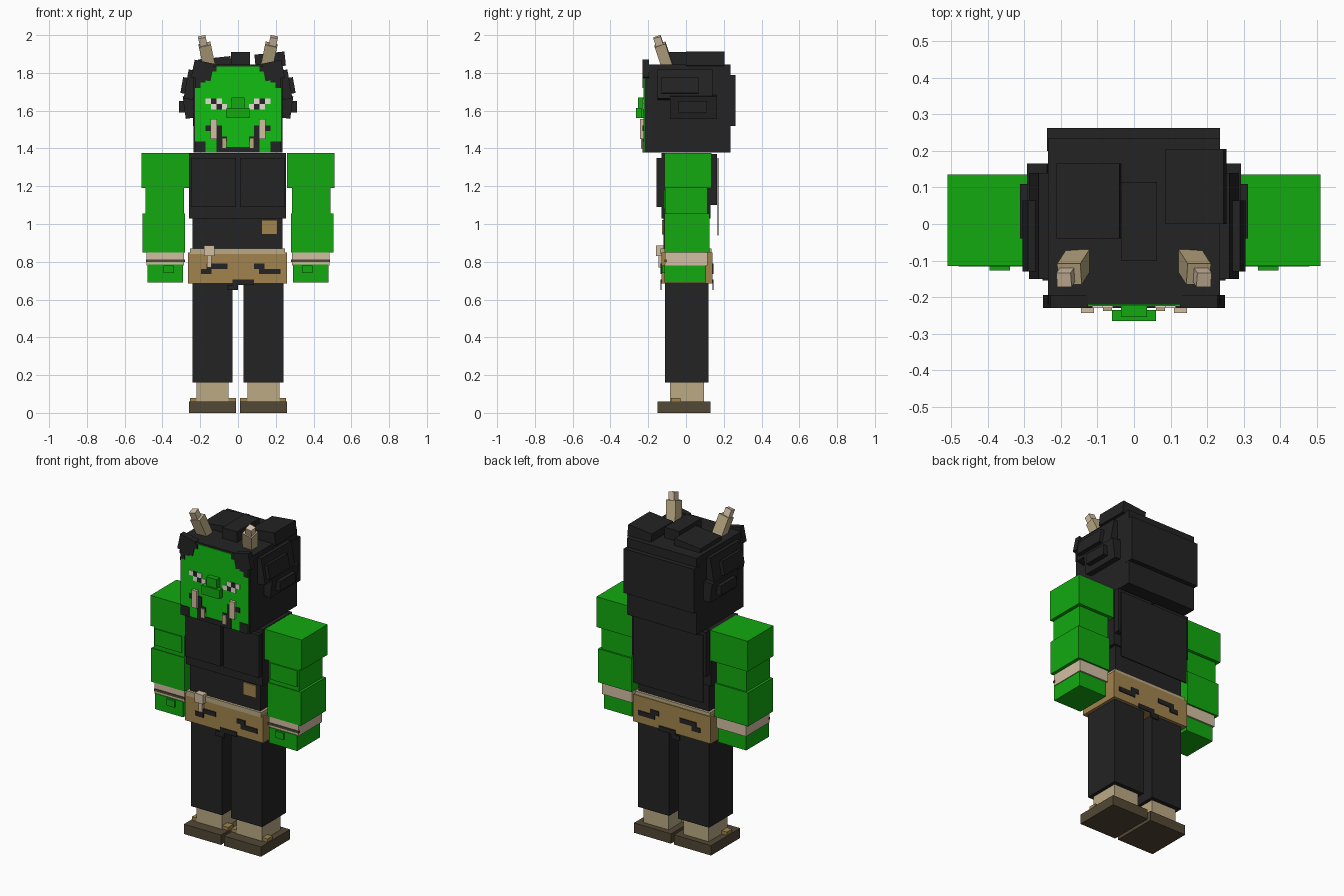
import bpy
import bmesh
from math import radians
from mathutils import Matrix, Vector

default_cube = bpy.data.objects.get("Cube")
if default_cube:
    bpy.data.objects.remove(default_cube, do_unlink=True)


def make_material(name, red, green, blue):
    material = bpy.data.materials.new(name)
    material.use_nodes = True
    colour = (red, green, blue, 1)
    material.diffuse_color = colour
    material.node_tree.nodes["Principled BSDF"].inputs["Base Color"].default_value = colour
    return material


skin = make_material("green skin", .006, .4, .005)
face_skin = make_material("bright green face", .006, .52, .006)
black = make_material("black hair and cloth", .017, .017, .017)
horn = make_material("horn tan", .5, .4, .23)
ivory = make_material("ivory wrap", .65, .52, .37)
brown = make_material("camouflage brown", .36, .23, .075)
sole_brown = make_material("dark sole brown", .085, .065, .035)
eye_white = make_material("eye white", .8, .74, .66)


def add_block(bm, xs, ys, zs):
    """Add one axis-aligned block, given its range on each axis."""
    size = [high - low for low, high in (xs, ys, zs)]
    centre = [(high + low) / 2 for low, high in (xs, ys, zs)]
    place = Matrix.Translation(centre) @ Matrix.Diagonal(size).to_4x4()
    bmesh.ops.create_cube(bm, size=1, matrix=place)


def finish(bm, name, material):
    mesh = bpy.data.meshes.new(name)
    bm.to_mesh(mesh)
    bm.free()
    mesh.materials.append(material)
    part = bpy.data.objects.new(name, mesh)
    bpy.context.scene.collection.objects.link(part)
    return part


def box(name, material, xs, ys, zs, tilt=None):
    """Make a block; tilt gives (axis, degrees) turns about its centre."""
    bm = bmesh.new()
    add_block(bm, xs, ys, zs)
    centre = Vector([(low + high) / 2 for low, high in (xs, ys, zs)])
    for axis, degrees in tilt or ():
        turn = Matrix.Rotation(radians(degrees), 3, axis)
        bmesh.ops.rotate(bm, verts=bm.verts, cent=centre, matrix=turn)
    return finish(bm, name, material)


def pair(name, material, xs, ys, zs, tilt=None):
    """Make a left block and its mirrored right twin."""
    box("left_" + name, material, xs, ys, zs, tilt)
    mirrored = [(axis, degrees if axis == "X" else -degrees) for axis, degrees in tilt or ()]
    box("right_" + name, material, (-xs[1], -xs[0]), ys, zs, mirrored)


def paint(name, rows, material, symbol, top, pixel, ys):
    """Lay thin plates wherever the symbol appears in the rows."""
    bm = bmesh.new()
    for r, row in enumerate(rows):
        left = -len(row) * pixel / 2
        for c, mark in enumerate(row):
            if mark == symbol:
                x, z = left + c * pixel, top - r * pixel
                add_block(bm, (x, x + pixel), ys, (z - pixel, z))
    finish(bm, name, material)


# Boots and legs
pair("boot_sole", sole_brown, (.01, .26), (-.15, .13), (0, .06))
pair("boot_strap", brown, (.01, .255), (-.08, -.03), (.06, .08))
pair("ankle", horn, (.05, .22), (-.085, .095), (.06, .17))
pair("trouser_leg", black, (.03, .24), (-.11, .12), (.16, .7))

# Hips with camouflage and belt
box("hip_cloth", brown, (-.265, .26), (-.13, .14), (.685, .85))
box("belt", horn, (-.255, .25), (-.135, .135), (.84, .87))
box("belt_buckle", ivory, (-.18, -.125), (-.16, -.12), (.83, .885))
box("belt_strap", ivory, (-.165, -.14), (-.145, -.12), (.77, .84))
camouflage = [
    "...KKKK.....KK....",
    "..KK.........KKKK.",
    "..................",
    "........KKKK......",
    ".......KK.........",
]
for side, ys in (("front", (-.135, -.129)), ("back", (.139, .145))):
    paint("camouflage_" + side, camouflage, black, "K", .79, .028, ys)

# Torso, chest plates and back plates
box("waist", black, (-.24, .235), (-.12, .12), (.86, 1.04))
box("upper_torso", black, (-.26, .255), (-.13, .13), (1.03, 1.375))
pair("chest_plate", black, (.01, .25), (-.155, -.12), (1.09, 1.35))
pair("back_plate", black, (.01, .25), (.12, .165), (1.1, 1.37))
box("back_cloth", black, (-.235, .235), (.166, .173), (.94, 1.35))
box("pocket_patch", brown, (.125, .21), (-.128, -.119), (.945, 1.02))

# Arms, cuffs and hands
pair("shoulder", skin, (.26, .51), (-.115, .135), (1.19, 1.375))
pair("elbow", skin, (.285, .49), (-.11, .115), (1.04, 1.2))
pair("elbow_pad", skin, (.3, .48), (-.117, -.1), (1.08, 1.18))
pair("forearm", skin, (.28, .505), (-.115, .125), (.85, 1.055))
pair("wrist_wrap", ivory, (.285, .485), (-.11, .115), (.78, .855))
pair("wrist_band", sole_brown, (.28, .488), (-.114, -.1), (.798, .812))
pair("hand", skin, (.29, .48), (-.115, .105), (.69, .785))
pair("thumb", skin, (.34, .395), (-.127, -.1), (.74, .78))

# Head with face plate
box("head", black, (-.235, .235), (-.22, .235), (1.378, 1.845))
box("back_hair", black, (-.238, .236), (.2, .263), (1.52, 1.79))
box("face", face_skin, (-.228, .228), (-.225, -.21), (1.379, 1.835))

# Painted face, drawn as one half and mirrored
half_face = [
    "KKKK....",
    "KKK.....",
    "KK......",
    "K.......",
    "........",
    "........",
    "..WKW...",
    "...WKW..",
    "........",
    "........",
    "........",
    "..K.K...",
    "....K...",
    "....KK..",
    "KK..K...",
    "KK..KKKK",
]
face_rows = [row + row[::-1] for row in half_face]
paint("face_markings", face_rows, black, "K", 1.835, .0285, (-.23, -.224))
paint("eye_whites", face_rows, eye_white, "W", 1.835, .0285, (-.23, -.224))

# Nose and tusks
box("nose_bridge", skin, (-.035, .035), (-.255, -.22), (1.61, 1.67))
box("nose_tip", skin, (-.06, .06), (-.265, -.235), (1.56, 1.615))
box("nose_root", skin, (-.035, .035), (-.24, -.22), (1.56, 1.615))
pair("large_tusk", ivory, (.11, .145), (-.243, -.22), (1.45, 1.555))
pair("small_tusk", horn, (.06, .085), (-.238, -.22), (1.4, 1.455))

# Hair locks on the front corners, sides and crown
pair("front_lock", black, (.135, .24), (-.23, -.195), (1.765, 1.86), [("Y", -12)])
pair("upper_side_lock", black, (.225, .275), (-.15, .14), (1.66, 1.815), [("Y", -10)])
pair("upper_side_tuft", black, (.26, .298), (-.13, .065), (1.69, 1.775), [("Y", -10)])
pair("lower_side_lock", black, (.23, .285), (-.085, .165), (1.56, 1.68), [("Y", 8)])
pair("lower_side_tuft", black, (.27, .312), (-.04, .11), (1.59, 1.65))
box("crown_lock", black, (-.036, .063), (-.1, .115), (1.83, 1.91))
box("left_crown_lock", black, (.09, .25), (0, .205), (1.83, 1.905), [("Y", -6)])
box("right_crown_lock", black, (-.21, -.036), (-.04, .165), (1.82, 1.88), [("Y", -6)])

# Horns lean forward and outward
lean = [("X", 18), ("Y", 12)]
pair("horn_base", horn, (.132, .197), (-.148, -.088), (1.83, 1.955), lean)
pair("horn_tip", ivory, (.165, .205), (-.163, -.123), (1.925, 1.993), lean)
